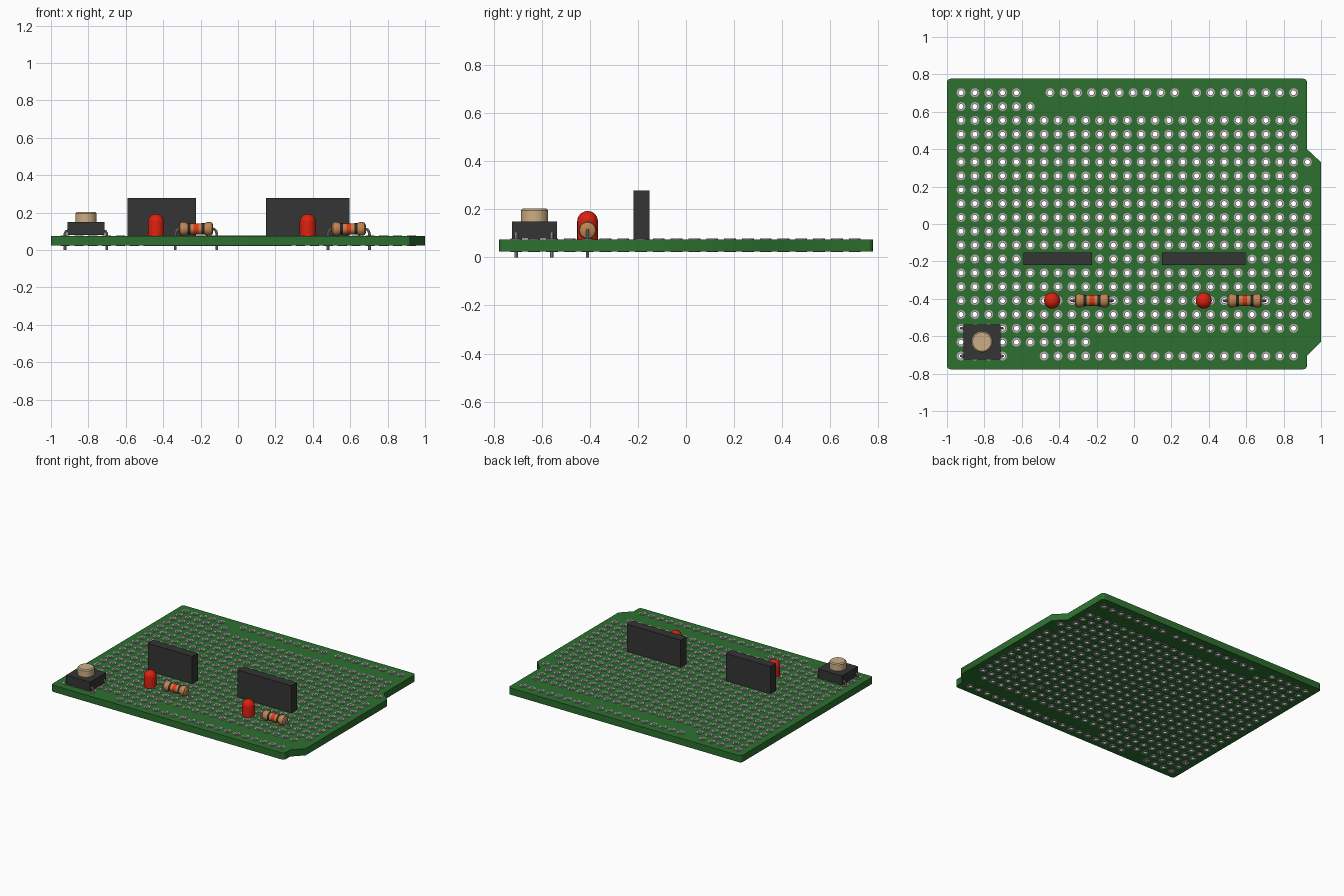
import bpy, bmesh
from math import sin, cos, pi, radians
from mathutils import Matrix, Vector

if "Cube" in bpy.data.objects:
    bpy.data.objects.remove(bpy.data.objects["Cube"])


def material(name, rgb):
    m = bpy.data.materials.new(name)
    m.use_nodes = True
    m.diffuse_color = (*rgb, 1)
    m.node_tree.nodes["Principled BSDF"].inputs["Base Color"].default_value = (*rgb, 1)
    return m


GREEN = material("board green", (0.026, 0.16, 0.028))
PAD = material("pad metal", (0.46, 0.41, 0.43))
LEAD = material("lead metal", (0.35, 0.35, 0.33))
BLACK = material("black plastic", (0.035, 0.035, 0.036))
RED = material("lamp red", (0.72, 0.015, 0.005))
TAN = material("button tan", (0.6, 0.43, 0.24))
BROWN = material("resistor brown", (0.52, 0.23, 0.085))
BAND_RED = material("band red", (0.85, 0.04, 0.006))
BAND_BLACK = material("band black", (0.025, 0.02, 0.018))

PITCH = 0.0741
BOARD_Z = 0.05
TOP = 0.075


def grid(col, row):
    return -0.925 + col * PITCH, 0.702 - row * PITCH


def link(name, data, mats):
    ob = bpy.data.objects.new(name, data)
    bpy.context.collection.objects.link(ob)
    for m in mats:
        data.materials.append(m)
    return ob


def select(ob):
    bpy.ops.object.select_all(action='DESELECT')
    ob.select_set(True)
    bpy.context.view_layer.objects.active = ob


def smooth(ob):
    select(ob)
    bpy.ops.object.shade_smooth_by_angle(angle=radians(35))


def circle(x, y, r, n=12):
    return [(x + r * cos(2 * pi * i / n), y + r * sin(2 * pi * i / n)) for i in range(n)]


def plate(name, loops, half, mat):
    """Filled flat curve with holes, extruded about the board's mid height."""
    cu = bpy.data.curves.new(name, 'CURVE')
    cu.dimensions = '2D'
    cu.fill_mode = 'BOTH'
    cu.extrude = half
    for loop in loops:
        s = cu.splines.new('POLY')
        s.points.add(len(loop) - 1)
        for p, (x, y) in zip(s.points, loop):
            p.co = (x, y, 0, 1)
        s.use_cyclic_u = True
    ob = link(name, cu, [mat])
    ob.location.z = BOARD_Z
    select(ob)
    bpy.ops.object.convert(target='MESH')


def wire(name, pts, r):
    cu = bpy.data.curves.new(name, 'CURVE')
    cu.dimensions = '3D'
    cu.bevel_depth = r
    cu.bevel_resolution = 2
    cu.use_fill_caps = True
    s = cu.splines.new('POLY')
    s.points.add(len(pts) - 1)
    for p, co in zip(s.points, pts):
        p.co = (*co, 1)
    ob = link(name, cu, [LEAD])
    select(ob)
    bpy.ops.object.convert(target='MESH')
    smooth(bpy.context.object)


def box(name, lo, hi, mat):
    lo, hi = Vector(lo), Vector(hi)
    bm = bmesh.new()
    size = Matrix.Diagonal((*(hi - lo), 1))
    bmesh.ops.create_cube(bm, size=1, matrix=Matrix.Translation((lo + hi) / 2) @ size)
    me = bpy.data.meshes.new(name)
    bm.to_mesh(me)
    return link(name, me, [mat])


def lathe(name, profile, mats, loc, n=24):
    """Spin (radius, height) points about z; ends must sit on the axis."""
    bm = bmesh.new()
    vs = [bm.verts.new((r, 0, z)) for r, z in profile]
    es = [bm.edges.new(pair) for pair in zip(vs, vs[1:])]
    bmesh.ops.spin(bm, geom=vs + es, axis=(0, 0, 1), cent=(0, 0, 0),
                   angle=2 * pi, steps=n, use_duplicate=False)
    bmesh.ops.remove_doubles(bm, verts=bm.verts, dist=1e-5)
    bmesh.ops.recalc_face_normals(bm, faces=bm.faces)
    me = bpy.data.meshes.new(name)
    bm.to_mesh(me)
    ob = link(name, me, mats)
    ob.location = loc
    smooth(ob)
    return ob


# Hole layout: (row, first column, last column)
runs = [(0, 0, 4), (0, 17, 24), (1, 0, 5), (18, 0, 9), (19, 0, 3), (19, 6, 24)]
for row in range(2, 18):
    runs.append((row, 0, 24 if row in (2, 3, 4, 6, 17) else 25))
holes = [grid(c, row) for row, a, b in runs for c in range(a, b + 1)]
holes += [grid(6.42 + i, 0) for i in range(10)]


# Board with rounded corners and a stepped right edge
def corner(x, y, start, r=0.02):
    return [(x + r * cos(start + i * pi / 8), y + r * sin(start + i * pi / 8)) for i in range(5)]


W, E, N = -0.98, 0.905, 0.757
outline = corner(E, N, 0) + corner(W, N, pi / 2) + corner(W, -N, pi) + corner(E, -N, 1.5 * pi)
outline += [(0.925, -0.705), (1, -0.63), (1, 0.33), (0.925, 0.4)]
plate("board", [outline] + [circle(x, y, 0.018) for x, y in holes], 0.025, GREEN)

# Ring-shaped plated pads
rings = [circle(x, y, r) for x, y in holes for r in (0.0245, 0.0135)]
plate("pads", rings, 0.0285, PAD)

# Upright black connectors
for name, x0, x1 in (("left_connector", 0.15, 0.595), ("right_connector", -0.59, -0.225)):
    box(name, (x0, -0.219, TOP), (x1, -0.152, 0.279), BLACK)

# Domed lamps
R = 0.043
dome = [(R * cos(a * pi / 16), 0.15 + R * sin(a * pi / 16)) for a in range(8)]
y15 = grid(0, 15)[1]
for side, x in (("left", 0.373), ("right", -0.438)):
    lathe(side + "_lamp", [(0, TOP), (R, TOP)] + dome + [(0, 0.15 + R)], [RED], (x, y15, 0))

# Banded resistors with bent leads
half = [(0, 0.092), (0.022, 0.091), (0.033, 0.085), (0.037, 0.074), (0.036, 0.058),
        (0.031, 0.046), (0.03, 0.03), (0.03, 0.013)]
profile = half + [(r, -z) for r, z in reversed(half)]
for side, x in (("left", 0.592), ("right", -0.224)):
    body = lathe(side + "_resistor", profile, [BROWN, BAND_RED, BAND_BLACK], (x, y15, 0.113))
    body.rotation_euler.y = pi / 2
    for f in body.data.polygons:
        d = abs(f.center.z)
        f.material_index = 1 if d < 0.013 else 2 if 0.03 < d < 0.046 else 0
    for end, s in (("inner", -1), ("outer", 1)):
        path = [(0.111, 0), (0.111, 0.085), (0.107, 0.1), (0.099, 0.11), (0.085, 0.113)]
        wire(f"{side}_resistor_{end}_lead", [(x + s * dx, y15, z) for dx, z in path], 0.007)

# Push button with four legs
bx, by = -0.813, -0.63
box("button_body", (bx - 0.099, by - 0.094, 0.079), (bx + 0.099, by + 0.094, 0.149), BLACK)
lathe("button_cap", [(0, 0.145), (0.057, 0.145), (0.057, 0.196), (0.05, 0.203), (0, 0.203)],
      [TAN], (bx, by, 0))
for col, s, side in ((0, -1, "right"), (3, 1, "left")):
    for row, place in ((17, "back"), (19, "front")):
        x, y = grid(col, row)
        path = [(0, 0), (0, 0.09), (0.006, 0.101), (0.03, 0.105)]
        wire(f"button_{place}_{side}_leg", [(x - s * dx, y, z) for dx, z in path], 0.007)
